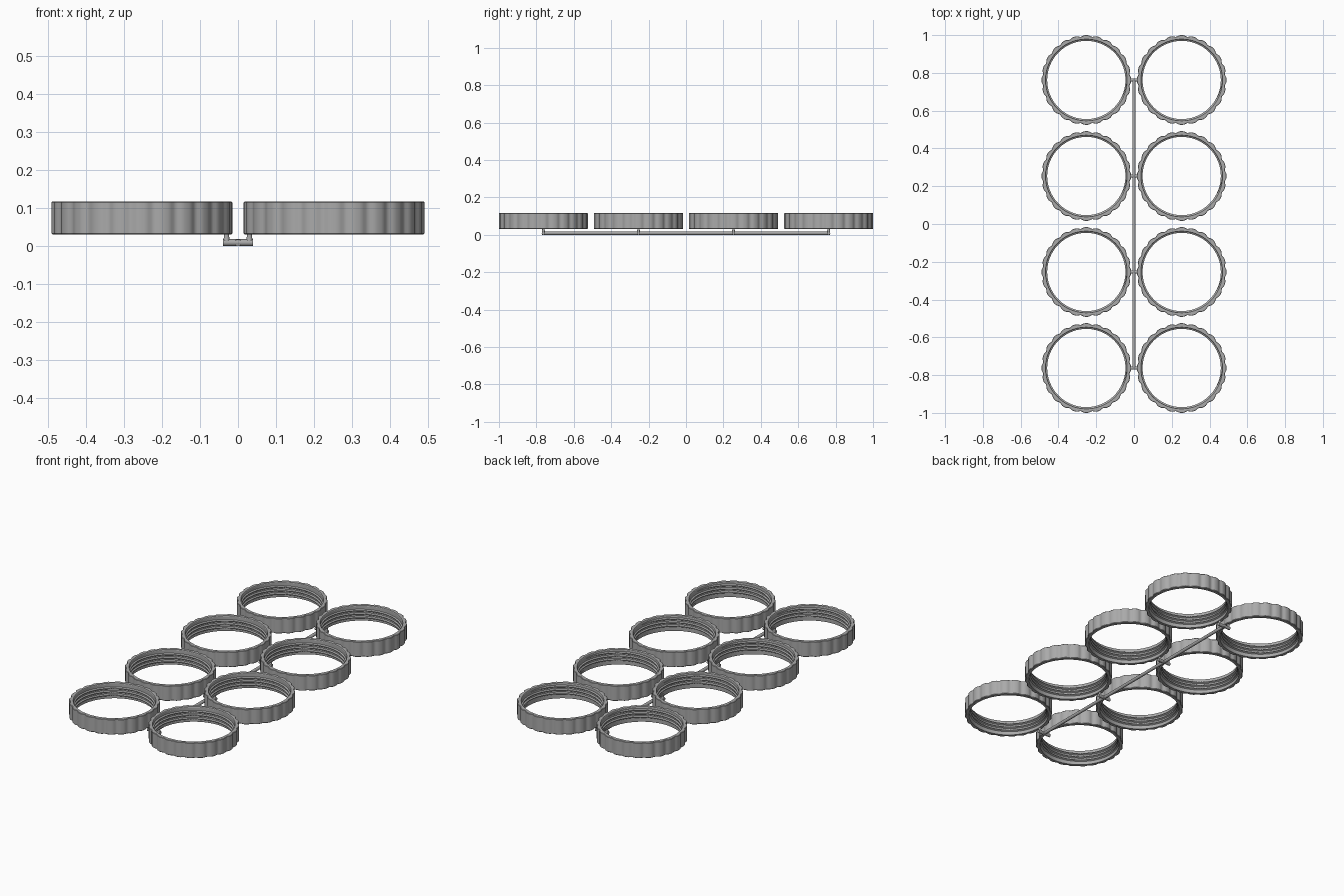
import bpy, bmesh, math

cube = bpy.data.objects.get("Cube")
if cube:
    bpy.data.objects.remove(cube, do_unlink=True)

COL_X = 0.2525
ROWS_Y = [-0.7625, -0.254, 0.254, 0.7625]
Z0, Z1 = 0.03, 0.117
R_OUT, R_IN = 0.2375, 0.214
LOBES, SEG = 24, 240

mat = bpy.data.materials.new("grey plastic")
mat.use_nodes = True
grey = (0.4, 0.4, 0.4, 1)
mat.diffuse_color = grey
mat.node_tree.nodes["Principled BSDF"].inputs["Base Color"].default_value = grey


def add_object(name, mesh, location=(0, 0, 0)):
    ob = bpy.data.objects.new(name, mesh)
    ob.location = location
    bpy.context.collection.objects.link(ob)
    return ob


def loft(name, loops, wrap):
    """Skin a list of closed point loops; wrap joins last to first, else caps."""
    bm = bmesh.new()
    rows = [[bm.verts.new(p) for p in loop] for loop in loops]
    pairs = list(zip(rows, rows[1:] + rows[:1] if wrap else rows[1:]))
    n = len(rows[0])
    for a, b in pairs:
        for i in range(n):
            j = (i + 1) % n
            bm.faces.new((a[i], a[j], b[j], b[i]))
    if not wrap:
        bm.faces.new(rows[0])
        bm.faces.new(rows[-1])
    bmesh.ops.recalc_face_normals(bm, faces=bm.faces)
    mesh = bpy.data.meshes.new(name)
    bm.to_mesh(mesh)
    bm.free()
    mesh.materials.append(mat)
    return mesh


def groove(a):
    """Shallow scallop between the grip lobes."""
    return 0.007 * (0.5 - 0.5 * math.cos(a * LOBES)) ** 2


# Scalloped ring body: (radius, height, share of scallop)
profile = [(R_IN + 0.002, Z0, 0), (R_OUT - 0.003, Z0, 1), (R_OUT, Z0 + 0.003, 1),
           (R_OUT, Z1 - 0.002, 1), (R_OUT - 0.002, Z1, 1), (R_IN + 0.002, Z1, 0),
           (R_IN, Z1 - 0.003, 0), (R_IN, Z0 + 0.003, 0)]
ring_loops = []
for k in range(SEG):
    a = math.tau * k / SEG
    loop = []
    for r, z, share in profile:
        r -= share * groove(a)
        loop.append((r * math.cos(a), r * math.sin(a), z))
    ring_loops.append(loop)
ring_mesh = loft("cap_ring", ring_loops, True)

# Internal screw thread, fading out at both ends
TURNS, STEPS, PITCH = 3, 96, 0.02
section = [(0.001, -0.007), (-0.007, -0.002), (-0.007, 0.002), (0.001, 0.007)]
thread_loops = []
total = TURNS * STEPS
for k in range(total + 1):
    a = math.tau * k / STEPS
    fade = max(0.05, min(1, k / 8, (total - k) / 8))
    z = Z0 + 0.013 + PITCH * k / STEPS
    thread_loops.append([((R_IN + dr * fade) * math.cos(a),
                          (R_IN + dr * fade) * math.sin(a), z + dz * fade)
                         for dr, dz in section])
thread_mesh = loft("cap_thread", thread_loops, False)

smooth = []
for x, side in ((COL_X, "left"), (-COL_X, "right")):
    for i, y in enumerate(ROWS_Y):
        smooth.append(add_object(f"cap_ring_{side}_{i + 1}", ring_mesh, (x, y, 0)))
        smooth.append(add_object(f"cap_thread_{side}_{i + 1}", thread_mesh, (x, y, 0)))


def rod(name, start, end, r0, r1, sides=16):
    """Round bar along one axis, tapering from r0 to r1."""
    axis = max(range(3), key=lambda i: abs(end[i] - start[i]))
    u, v = [i for i in range(3) if i != axis]
    loops = []
    for centre, r in ((start, r0), (end, r1)):
        loop = []
        for k in range(sides):
            p = list(centre)
            p[u] += r * math.cos(math.tau * k / sides)
            p[v] += r * math.sin(math.tau * k / sides)
            loop.append(p)
        loops.append(loop)
    smooth.append(add_object(name, loft(name, loops, False)))


# Runner, cross bars and gates joining the rings from below
H = 0.009
rod("runner", (0, -0.77, H), (0, 0.77, H), 0.009, 0.009)
for i, y in enumerate(ROWS_Y):
    rod(f"cross_bar_{i + 1}", (-0.04, y, H), (0.04, y, H), 0.009, 0.009)
    for s, side in ((1, "left"), (-1, "right")):
        rod(f"gate_{side}_{i + 1}", (s * 0.03, y, H), (s * 0.03, y, Z0 + 0.002), 0.009, 0.006)

bpy.ops.object.select_all(action="DESELECT")
for ob in smooth:
    ob.select_set(True)
bpy.context.view_layer.objects.active = smooth[0]
bpy.ops.object.shade_smooth_by_angle(angle=math.radians(30))
